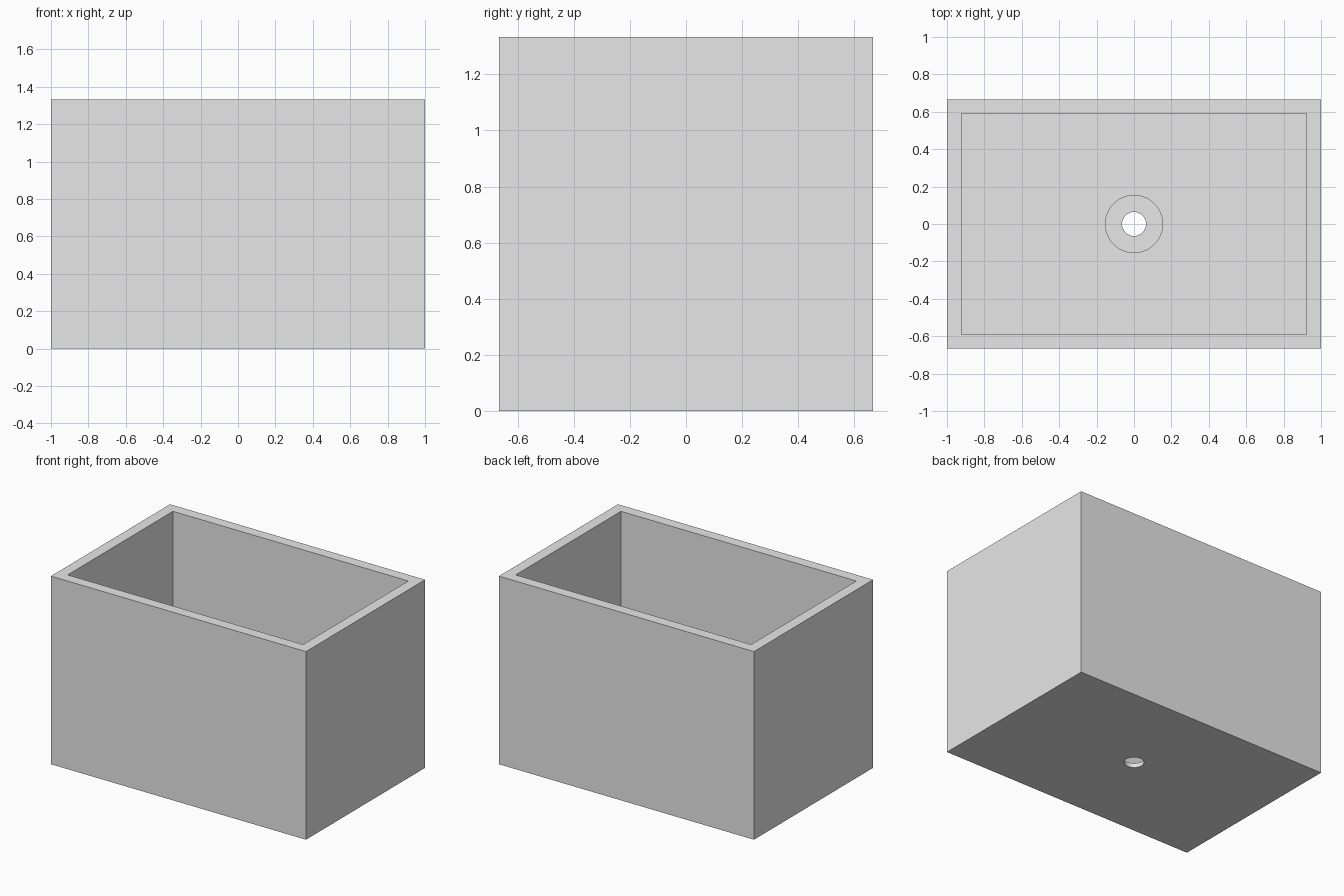
import bpy

cube = bpy.data.objects.get("Cube")
if cube:
    bpy.data.objects.remove(cube, do_unlink=True)

WIDTH, DEPTH, HEIGHT = 2.0, 4 / 3, 4 / 3
WALL = 0.077
FLOOR = 0.077
LEDGE = 0.03      # floor left under the drain recess
OVER = 0.1        # how far cutters reach past the surface

grey = bpy.data.materials.new("light grey")
grey.use_nodes = True
colour = (0.8, 0.8, 0.8, 1)
grey.diffuse_color = colour
grey.node_tree.nodes["Principled BSDF"].inputs["Base Color"].default_value = colour


def block(name, x, y, bottom, top):
    bpy.ops.mesh.primitive_cube_add(size=1, location=(0, 0, (bottom + top) / 2))
    obj = bpy.context.object
    obj.name = name
    obj.scale = (x, y, top - bottom)
    bpy.ops.object.transform_apply(location=True, rotation=False, scale=True)
    obj.data.materials.append(grey)
    return obj


def disc(name, radius, bottom, top):
    bpy.ops.mesh.primitive_cylinder_add(
        vertices=64, radius=radius, depth=top - bottom,
        location=(0, 0, (bottom + top) / 2))
    obj = bpy.context.object
    obj.name = name
    obj.data.materials.append(grey)
    return obj


# Open-topped planter box
box = block("planter_box", WIDTH, DEPTH, 0, HEIGHT)

# Inner cavity, round drain recess in the floor, and drain hole
cutters = [
    block("cavity_cutter", WIDTH - 2 * WALL, DEPTH - 2 * WALL, FLOOR, HEIGHT + OVER),
    disc("drain_recess_cutter", 0.153, LEDGE, FLOOR + OVER),
    disc("drain_hole_cutter", 0.064, -OVER, FLOOR + OVER),
]
for cutter in cutters:
    mod = box.modifiers.new(cutter.name, "BOOLEAN")
    mod.operation = "DIFFERENCE"
    mod.solver = "EXACT"
    mod.object = cutter
    bpy.context.view_layer.objects.active = box
    bpy.ops.object.modifier_apply(modifier=mod.name)
    bpy.data.objects.remove(cutter, do_unlink=True)

# Smooth the round drain while keeping the box edges sharp
bpy.ops.object.select_all(action="DESELECT")
box.select_set(True)
bpy.context.view_layer.objects.active = box
bpy.ops.object.shade_smooth_by_angle(angle=0.5)
